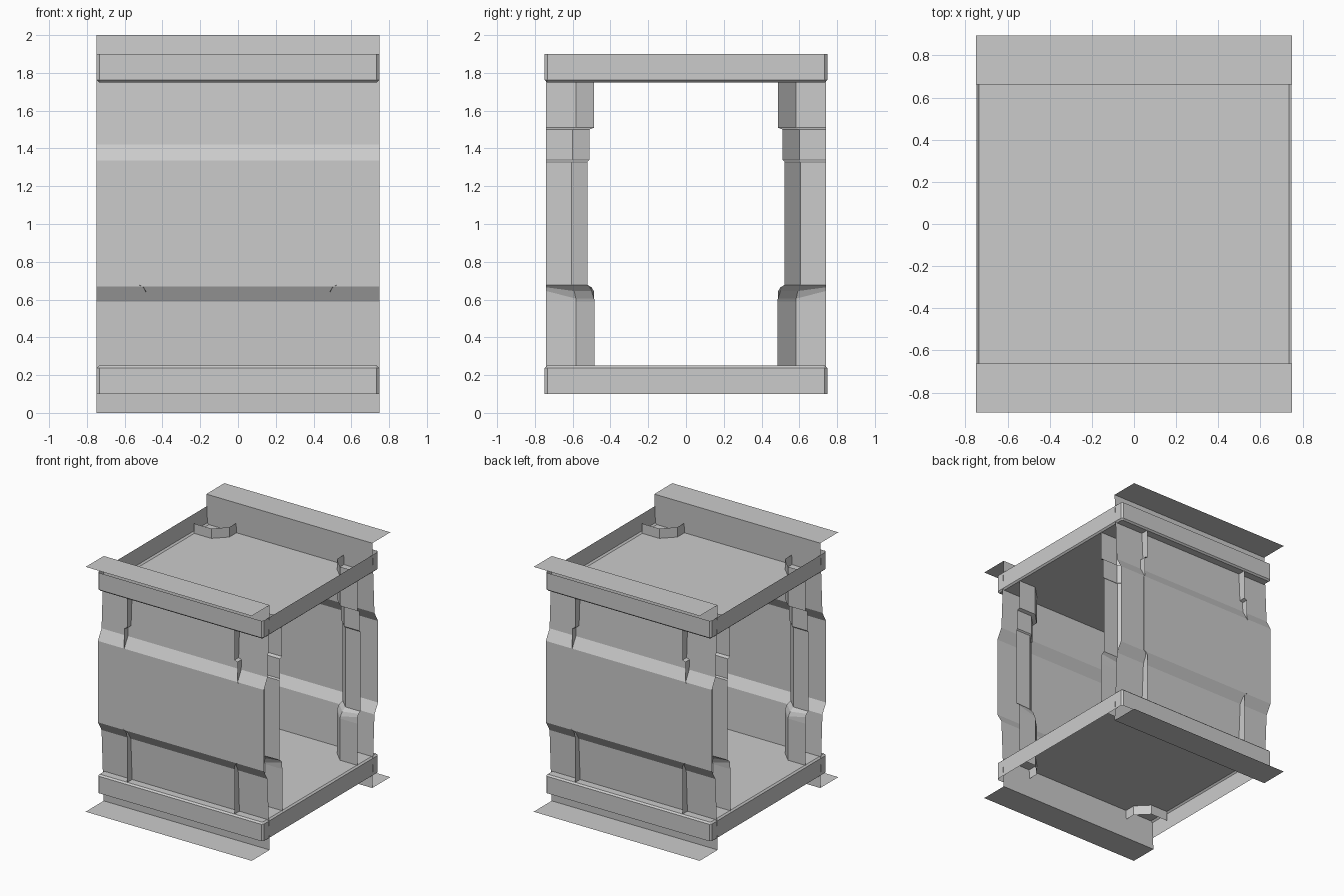
import bpy

if "Cube" in bpy.data.objects:
    bpy.data.objects.remove(bpy.data.objects["Cube"])


def make(name, verts, faces):
    me = bpy.data.meshes.new(name)
    me.from_pydata(verts, [], faces)
    ob = bpy.data.objects.new(name, me)
    bpy.context.scene.collection.objects.link(ob)
    return ob


def loft(name, rings, closed=False, cap=False):
    """Skin a stack of equal-length point rings into a thin sheet."""
    n = len(rings[0])
    verts = [p for r in rings for p in r]
    faces = []
    for k in range(len(rings) - 1):
        for i in range(n if closed else n - 1):
            j = (i + 1) % n
            faces.append((k * n + i, k * n + j, (k + 1) * n + j, (k + 1) * n + i))
    if cap:
        faces.append(tuple(range((len(rings) - 1) * n, len(rings) * n)))
    return make(name, verts, faces)


def octagon(h, c, z):
    """Square of half width h with corners cut by c."""
    a = h - c
    return [(h, -a, z), (h, a, z), (a, h, z), (-a, h, z),
            (-h, a, z), (-h, -a, z), (-a, -h, z), (a, -h, z)]


# Front and back panels: folded sheet with end flanges and a bulged middle
profile = [(.895, 0), (.662, 0), (.69, .59), (.737, .67),
           (.737, 1.335), (.69, 1.42), (.662, 2), (.895, 2)]
for side, name in ((-1, "front_panel"), (1, "back_panel")):
    loft(name, [[(side * -.75 * e, side * y, z) for e in (-1, 1)]
                for y, z in profile])

# Top and bottom trays: open rim, small bevel, flat plate
for name, flip in (("bottom_tray", False), ("top_tray", True)):
    rings = [octagon(.748, .014, .10), octagon(.748, .014, .238),
             octagon(.735, .008, .25)]
    tray = loft(name, rings, closed=True, cap=True)
    if flip:
        for v in tray.data.vertices:
            v.co.z = 2 - v.co.z
        tray.data.flip_normals()

# Corner posts: chamfered L sheets; (face offset, chamfer start, z inner, z outer)
levels = [(.485, .582, .17, .17), (.485, .582, .59, .59),
          (.488, .583, .605, .645), (.50, .592, .645, .665),
          (.522, .605, .677, .677), (.522, .605, 1.328, 1.328),
          (.512, .60, 1.338, 1.338), (.512, .60, 1.50, 1.50),
          (.486, .582, 1.51, 1.51), (.486, .582, 1.83, 1.83)]
E = .74
for sx in (-1, 1):
    for sy in (-1, 1):
        rings = [[(sx * E, sy * d, zo), (sx * c, sy * d, zi),
                  (sx * d, sy * c, zi), (sx * d, sy * E, zo)]
                 for d, c, zi, zo in levels]
        name = ("front" if sy < 0 else "back") + ("_left" if sx < 0 else "_right") + "_post"
        post = loft(name, rings)
        if sx * sy > 0:
            post.data.flip_normals()
